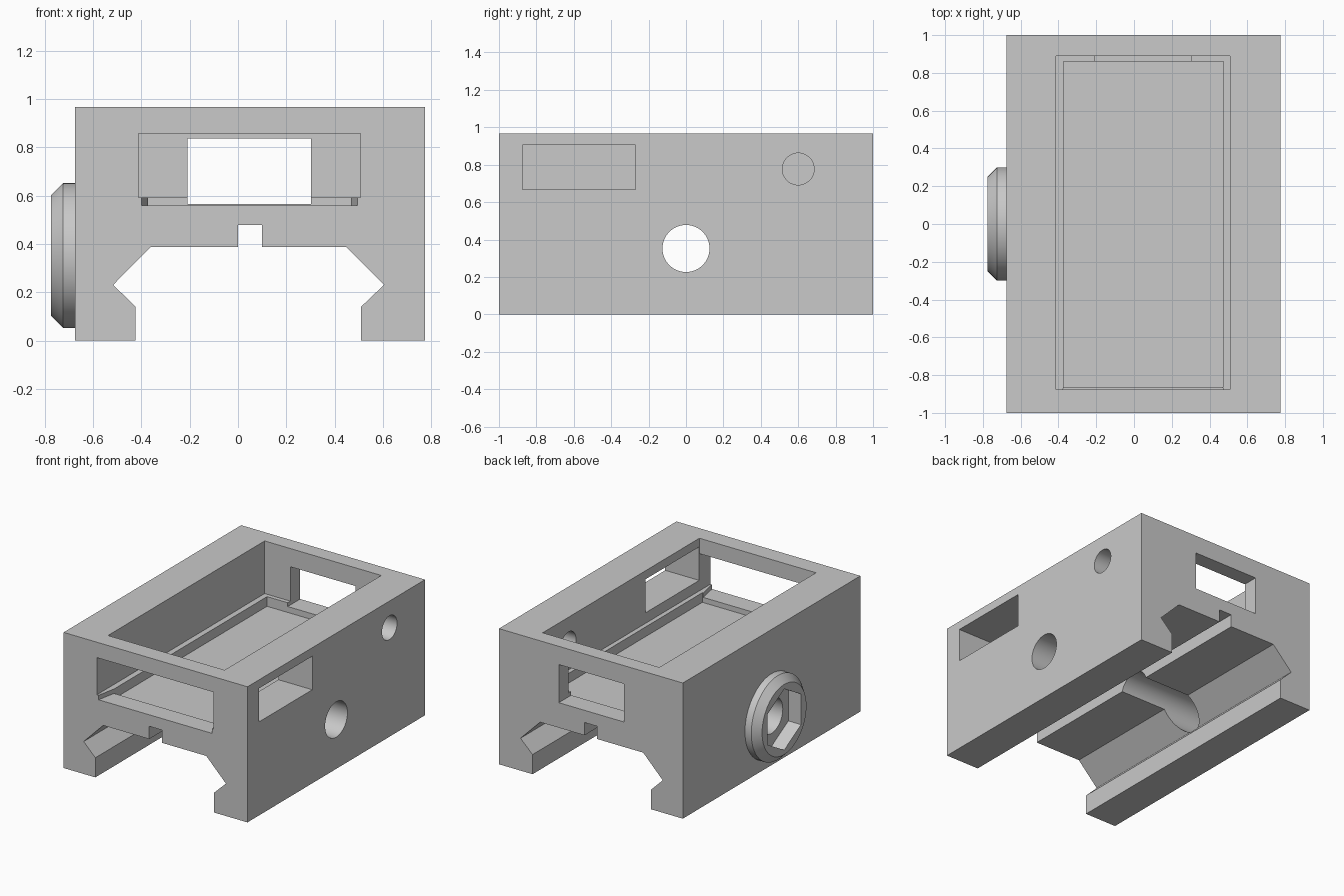
import bpy, bmesh, math

cube = bpy.data.objects.get("Cube")
if cube:
    bpy.data.objects.remove(cube, do_unlink=True)

GREY = (0.585, 0.585, 0.585, 1)
mat = bpy.data.materials.new("plain grey")
mat.use_nodes = True
mat.diffuse_color = GREY
bsdf = next(n for n in mat.node_tree.nodes if n.type == 'BSDF_PRINCIPLED')
bsdf.inputs["Base Color"].default_value = GREY


def loft(name, rings):
    """Closed solid through matching rings of 3D points."""
    bm = bmesh.new()
    loops = [[bm.verts.new(p) for p in ring] for ring in rings]
    n = len(loops[0])
    for a, b in zip(loops, loops[1:]):
        for i in range(n):
            j = (i + 1) % n
            bm.faces.new((a[i], a[j], b[j], b[i]))
    bm.faces.new(loops[0][::-1])
    bm.faces.new(loops[-1])
    bmesh.ops.recalc_face_normals(bm, faces=bm.faces)
    me = bpy.data.meshes.new(name)
    bm.to_mesh(me)
    bm.free()
    me.materials.append(mat)
    ob = bpy.data.objects.new(name, me)
    bpy.context.collection.objects.link(ob)
    return ob


def box(name, x, y, z):
    return loft(name, [[(x[0], y[0], h), (x[1], y[0], h), (x[1], y[1], h), (x[0], y[1], h)] for h in z])


def round_x(name, centre, stations, sides):
    """Solid along x from (x, radius) stations, with a corner at the top."""
    cy, cz = centre
    steps = [2 * math.pi * i / sides for i in range(sides)]
    return loft(name, [[(x, cy + r * math.sin(t), cz + r * math.cos(t)) for t in steps]
                       for x, r in stations])


def combine(body, tool, operation):
    mod = body.modifiers.new(operation, 'BOOLEAN')
    mod.operation = operation
    mod.solver = 'EXACT'
    mod.object = tool
    tool.hide_render = True
    bpy.context.view_layer.objects.active = body
    bpy.ops.object.modifier_apply(modifier=mod.name)
    bpy.data.objects.remove(tool, do_unlink=True)


# Main block with the dovetail rail channel underneath
L, R, TOP = -0.675, 0.775, 0.967
profile = [(L, 0), (-0.425, 0), (-0.425, 0.14), (-0.517, 0.231), (-0.363, 0.387),
           (0, 0.387), (0, 0.478), (0.1, 0.478), (0.1, 0.387), (0.45, 0.387),
           (0.605, 0.231), (0.51, 0.14), (0.51, 0), (R, 0), (R, TOP), (L, TOP)]
body = loft("mount_body", [[(x, y, z) for x, z in profile] for y in (-1, 1)])

# Chamfered round boss on the side
BOLT = (0, 0.352)
combine(body, round_x("boss", BOLT, [(-0.775, 0.25), (-0.725, 0.3), (-0.6, 0.3)], 64), 'UNION')

# Tapered lower part of the front slot
taper = [(-0.40, -1.1), (0.495, -1.1), (0.495, -1), (0.469, -0.863), (-0.373, -0.863), (-0.40, -1)]

cutters = [
    box("cavity", (-0.413, 0.507), (-0.875, 0.89), (0.592, 1.2)),
    box("floor_recess", (-0.373, 0.475), (-0.863, 0.86), (0.523, 0.7)),
    box("front_slot", (-0.413, 0.507), (-1.1, -0.8), (0.592, 0.857)),
    loft("front_slot_taper", [[(x, y, z) for x, y in taper] for z in (0.56, 0.65)]),
    box("back_window", (-0.21, 0.303), (0.8, 1.1), (0.565, 0.837)),
    box("side_window", (0.4, 0.9), (-0.873, -0.27), (0.667, 0.906)),
    round_x("side_hole", (0.6, 0.777), [(0.4, 0.085), (0.9, 0.085)], 48),
    round_x("nut_pocket", BOLT, [(-0.9, 0.218), (-0.675, 0.218)], 6),
    round_x("bolt_hole", BOLT, [(-1, 0.126), (1, 0.126)], 64),
]
for c in cutters:
    combine(body, c, 'DIFFERENCE')

# Smooth the round parts, keep hard edges
bpy.ops.object.select_all(action='DESELECT')
body.select_set(True)
bpy.context.view_layer.objects.active = body
bpy.ops.object.shade_smooth_by_angle(angle=math.radians(25))
